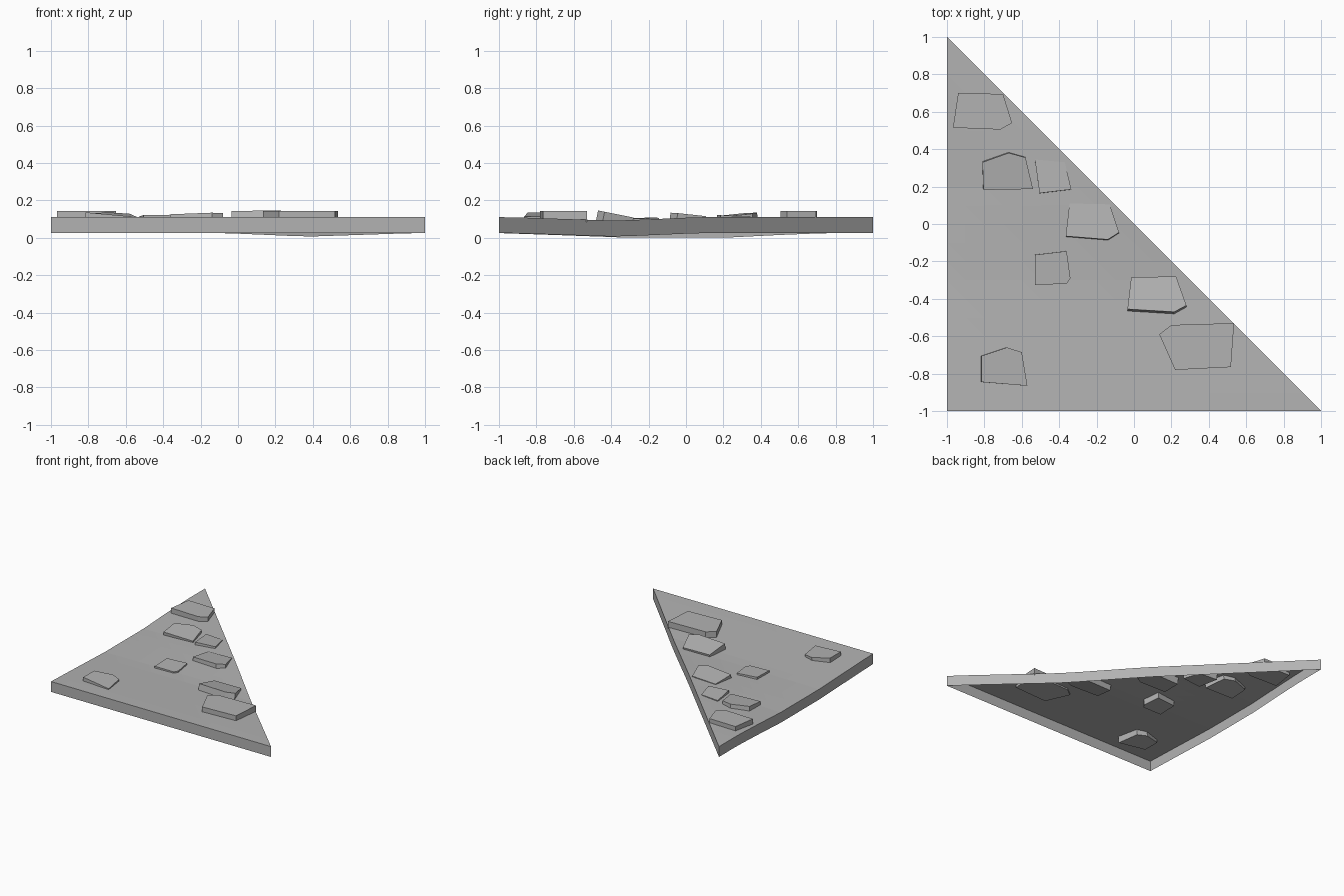
import bpy, bmesh
from mathutils import Vector

if "Cube" in bpy.data.objects:
    bpy.data.objects.remove(bpy.data.objects["Cube"])

# Dark grey stone material shared by all parts
GREY = bpy.data.materials.new("dark_grey")
GREY.diffuse_color = (0.45, 0.45, 0.45, 1)
GREY.use_nodes = True
GREY.node_tree.nodes["Principled BSDF"].inputs["Base Color"].default_value = GREY.diffuse_color


def interp(points, v):
    """Piecewise linear lookup."""
    for (a, p), (b, q) in zip(points, points[1:]):
        if a <= v <= b:
            return p + (q - p) * (v - a) / (b - a)
    return 0.0


# Sag of the slab along its left edge and along its long diagonal edge
LEFT_SAG = [(-1, 0), (-0.65, -0.012), (-0.3, -0.025), (0.2, -0.025), (0.5, -0.010), (0.75, 0), (1, 0)]
DIAG_SAG = [(-1, 0), (-0.94, 0), (-0.37, -0.019), (0.07, 0), (1, 0)]


def ground_z(x, y):
    t = (x + 1) / (1 - y) if y < 0.999 else 0
    return 0.11 + (1 - t) * interp(LEFT_SAG, y) + t * interp(DIAG_SAG, y)


def finish(bm, name):
    mesh = bpy.data.meshes.new(name)
    bm.to_mesh(mesh)
    bm.free()
    mesh.materials.append(GREY)
    obj = bpy.data.objects.new(name, mesh)
    bpy.context.collection.objects.link(obj)
    return obj


# Triangular ground sheet with side skirts, open underneath
def build_ground(n=20, depth=0.085):
    bm = bmesh.new()
    v = {}
    for j in range(n + 1):
        for i in range(n + 1 - j):
            x, y = -1 + 2 * i / n, -1 + 2 * j / n
            v[i, j] = bm.verts.new((x, y, ground_z(x, y)))
    for j in range(n):
        for i in range(n - j):
            bm.faces.new((v[i, j], v[i + 1, j], v[i, j + 1]))
            if i + j < n - 1:
                bm.faces.new((v[i + 1, j], v[i + 1, j + 1], v[i, j + 1]))
    rim = [e for e in bm.edges if e.is_boundary]
    new = bmesh.ops.extrude_edge_only(bm, edges=rim)["geom"]
    verts = [g for g in new if isinstance(g, bmesh.types.BMVert)]
    bmesh.ops.translate(bm, verts=verts, vec=(0, 0, -depth))
    bmesh.ops.recalc_face_normals(bm, faces=bm.faces)
    bm.normal_update()
    if v[1, 1].normal.z < 0:
        bmesh.ops.reverse_faces(bm, faces=bm.faces)
    finish(bm, "ground")


# Tilted paving stone: top outline plus a plane, extruded along the plane normal
def build_stone(index, outline, z, gx, gy, thick=0.06):
    cx = sum(p[0] for p in outline) / len(outline)
    cy = sum(p[1] for p in outline) / len(outline)
    down = Vector((gx, gy, -1)).normalized() * thick
    bm = bmesh.new()
    tops = [Vector((x, y, z + gx * (x - cx) + gy * (y - cy))) for x, y in outline]
    top = [bm.verts.new(p) for p in tops]
    low = [bm.verts.new(p + down) for p in tops]
    bm.faces.new(top)
    bm.faces.new(low[::-1])
    for k in range(len(top)):
        m = (k + 1) % len(top)
        bm.faces.new((top[k], low[k], low[m], top[m]))
    bmesh.ops.recalc_face_normals(bm, faces=bm.faces)
    finish(bm, f"stone_{index}")


STONES = [
    ([(-.94, .70), (-.70, .695), (-.652, .54), (-.715, .505), (-.968, .515)], .144, 0, 0),
    ([(-.81, .33), (-.67, .38), (-.58, .355), (-.54, .187), (-.805, .182)], .125, -.03, .1),
    ([(-.53, .345), (-.37, .33), (-.335, .185), (-.505, .165)], .117, 0, -.05),
    ([(-.345, .11), (-.13, .105), (-.08, -.045), (-.14, -.083), (-.365, -.065)], .123, .03, -.1),
    ([(-.53, -.165), (-.36, -.145), (-.34, -.29), (-.36, -.32), (-.53, -.325)], .104, -.02, .03),
    ([(-.015, -.285), (.225, -.28), (.28, -.435), (.215, -.47), (-.035, -.455)], .129, 0, -.2),
    ([(.20, -.54), (.535, -.53), (.518, -.765), (.22, -.78), (.135, -.59)], .144, 0, 0),
    ([(-.815, -.705), (-.68, -.66), (-.60, -.685), (-.57, -.865), (-.815, -.845)], .125, -.09, 0),
]

build_ground()
for i, spec in enumerate(STONES, 1):
    build_stone(i, *spec)
